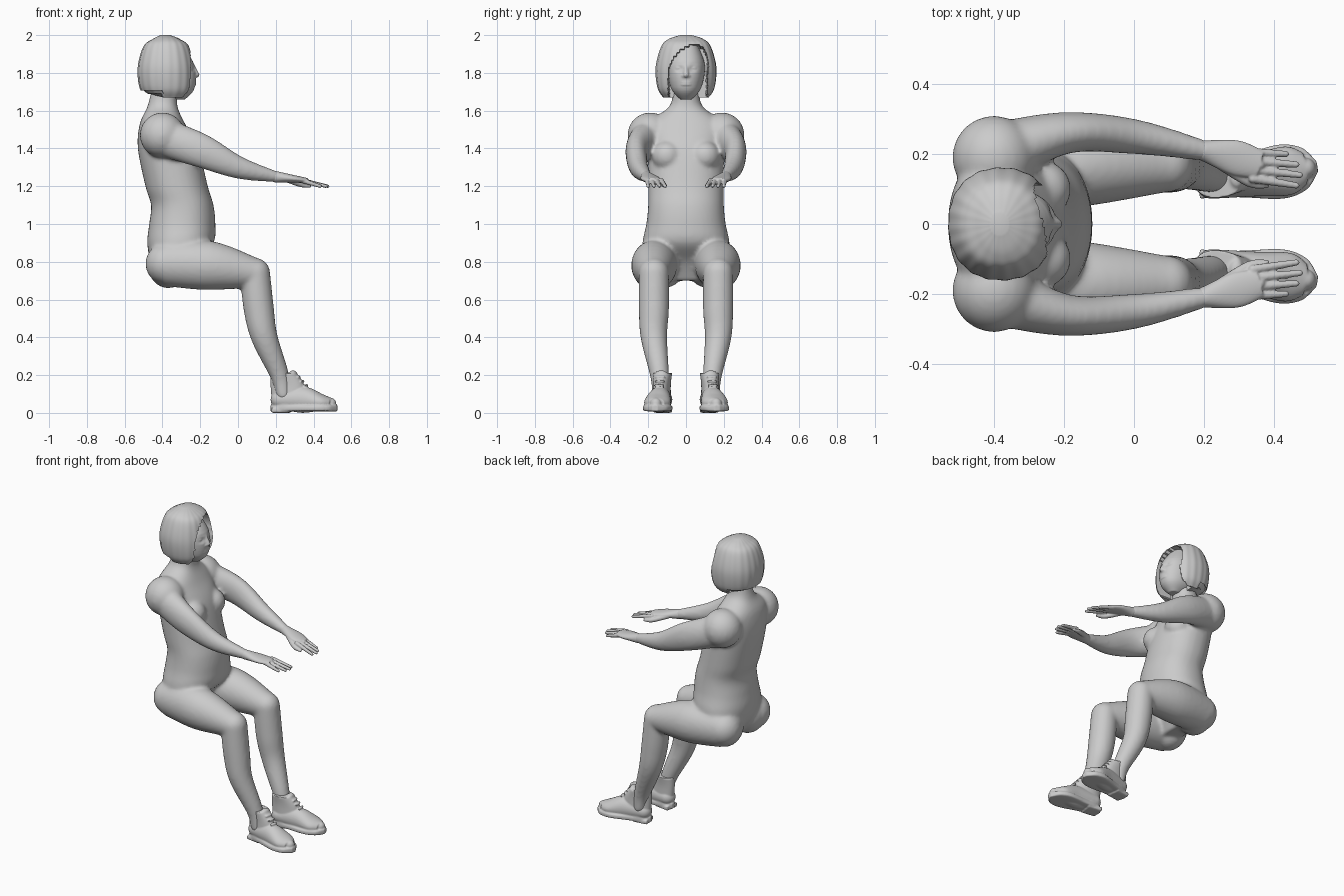
import bpy, bmesh, math
from mathutils import Vector, Matrix

if "Cube" in bpy.data.objects:
    bpy.data.objects.remove(bpy.data.objects["Cube"], do_unlink=True)

grey = (.6, .6, .6, 1)
clay = bpy.data.materials.new("clay_grey")
clay.use_nodes = True
clay.diffuse_color = grey
clay.node_tree.nodes["Principled BSDF"].inputs["Base Color"].default_value = grey


def spline(rows, steps=6):
    """Smoothly interpolate rows of numbers."""
    out = []
    last = len(rows) - 1
    for i in range(last):
        before, after = rows[max(i - 1, 0)], rows[min(i + 2, last)]
        quad = list(zip(before, rows[i], rows[i + 1], after))
        for k in range(steps):
            t = k / steps
            out.append([b + t / 2 * (c - a + t * (2 * a - 5 * b + 4 * c - d + t * (3 * (b - c) + d - a)))
                        for a, b, c, d in quad])
    return out + [list(rows[-1])]


def skin(bm, rings):
    """Bridge point rings and cap both ends."""
    loops = [[bm.verts.new(point) for point in ring] for ring in rings]
    for lower, upper in zip(loops, loops[1:]):
        for i in range(len(lower)):
            j = (i + 1) % len(lower)
            bm.faces.new((lower[i], lower[j], upper[j], upper[i]))
    bm.faces.new(loops[0][::-1])
    bm.faces.new(loops[-1])


def oval(centre, across, along, power, count):
    ring = []
    for i in range(count):
        angle = math.tau * i / count
        c, s = math.cos(angle), math.sin(angle)
        ring.append(centre + across * math.copysign(abs(c) ** (2 / power), c)
                    + along * math.copysign(abs(s) ** (2 / power), s))
    return ring


def ball(bm, centre, radii):
    place = Matrix.Translation(centre) @ Matrix.Diagonal((*radii, 1))
    bmesh.ops.create_uvsphere(bm, u_segments=24, v_segments=16, radius=1, matrix=place)


def tube(bm, rows, side=1, boxy=False):
    """Rows of x, y, z, half width and, where it differs, half height."""
    rows = spline([(*row[:4], row[-1]) for row in rows])
    points = [Vector((row[0], row[1] * side, row[2])) for row in rows]
    rings = []
    for i, row in enumerate(rows):
        ahead = points[min(i + 1, len(points) - 1)] - points[max(i - 1, 0)]
        ahead.normalize()
        across = Vector((0, 1, 0))
        across = (across - ahead * across.dot(ahead)).normalized()
        rings.append(oval(points[i], across * row[3], ahead.cross(across) * row[4],
                          5 if boxy else 2, 32))
    skin(bm, rings)
    if not boxy:
        for end in (0, -1):
            ball(bm, points[end], [min(rows[end][3:])] * 3)


def stack(bm, rows, count=48):
    """Rows of height, back x, front x, half width."""
    skin(bm, [oval(Vector(((back + front) / 2, 0, z)), Vector(((front - back) / 2, 0, 0)),
                   Vector((0, width, 0)), 2.2, count)
              for z, back, front, width in spline(rows)])


def finish(name, bm, voxel=None, smooth=2):
    """Make the object; blend its pieces into one skin if a voxel size is given."""
    bmesh.ops.recalc_face_normals(bm, faces=bm.faces)
    mesh = bpy.data.meshes.new(name)
    bm.to_mesh(mesh)
    bm.free()
    mesh.materials.append(clay)
    part = bpy.data.objects.new(name, mesh)
    bpy.context.collection.objects.link(part)
    bpy.ops.object.select_all(action='DESELECT')
    part.select_set(True)
    bpy.context.view_layer.objects.active = part
    if voxel:
        blend = part.modifiers.new("blend", 'REMESH')
        blend.mode = 'VOXEL'
        blend.voxel_size = voxel
        blend.use_smooth_shade = True
        soften = part.modifiers.new("soften", 'SMOOTH')
        soften.iterations = smooth
    else:
        bpy.ops.object.shade_smooth_by_angle(angle=math.radians(40))


sides = {"left": 1, "right": -1}

# Body: torso, arms and legs blended into one skin
bm = bmesh.new()
stack(bm, [(1.7, -.46, -.32, .07), (1.62, -.48, -.32, .09), (1.53, -.52, -.28, .2),
           (1.4, -.53, -.21, .2), (1.2, -.49, -.16, .2), (1.1, -.46, -.13, .2),
           (1, -.47, -.12, .21), (.9, -.48, -.13, .23), (.8, -.46, -.22, .22),
           (.7, -.39, -.28, .17)])
for side in sides.values():
    breast, buttock, shoulder = (-.26, .1 * side, 1.36), (-.37, .12 * side, .79), (-.4, .19 * side, 1.47)
    ball(bm, breast, (.08, .08, .08))
    ball(bm, buttock, (.11, .12, .13))
    ball(bm, shoulder, (.12, .12, .12))
    arm = [(-.4, .2, 1.46, .09, .1), (-.2, .26, 1.39, .06, .09),
           (0, .25, 1.3, .05, .06), (.2, .21, 1.25, .03)]
    thigh = [(-.38, .15, .79, .11, .12), (-.15, .17, .78, .12, .13), (.09, .17, .74, .08)]
    shin = [(.09, .17, .74, .08), (.11, .17, .55, .08), (.14, .17, .4, .07),
            (.22, .14, .2, .05), (.24, .14, .1, .04)]
    for limb in (arm, thigh, shin):
        tube(bm, limb, side)
finish("body", bm, .011, 6)

# Head with sunken eye sockets, nose, lips and eyes
bm = bmesh.new()
stack(bm, [(1.66, -.35, -.28, .03), (1.72, -.45, -.23, .08),
           (1.84, -.5, -.23, .1), (1.95, -.44, -.3, .06)], 64)
for vert in bm.verts:
    if vert.co.x > -.36:
        across = (abs(vert.co.y) - .036) / .02
        above = (vert.co.z - 1.825) / .013
        vert.co.x -= .014 * math.exp(-across ** 2 - above ** 2)
tube(bm, [(-.24, 0, 1.84, .01), (-.22, 0, 1.79, .015)])
for side in sides.values():
    nostril, eye = (-.227, .014 * side, 1.784), (-.25, .036 * side, 1.825)
    ball(bm, nostril, (.01, .01, .01))
    ball(bm, eye, (.011, .02, .009))
for lip_height in (1.75, 1.738):
    ball(bm, (-.233, 0, lip_height), (.012, .03, .007))
finish("head", bm, .005)

# Bobbed hair, with fine grooves, a swept opening for the face and a shorter nape
bm = bmesh.new()
stack(bm, [(1.67, -.48, -.26, .12), (1.72, -.52, -.23, .15), (1.83, -.53, -.23, .16),
           (1.94, -.5, -.26, .13), (1.98, -.45, -.31, .09), (2, -.41, -.36, .03)], 120)
crown = -.38
for vert in bm.verts:
    x, y, z = vert.co
    groove = 1 + .008 * math.sin(20 * math.atan2(y, x - crown))
    vert.co.x = crown + (x - crown) * groove
    vert.co.y = y * groove
    rise = max(0, z - 1.8)
    if x > -.36 and math.hypot((y - .01 - rise / 4) / .1, rise / .145) < 1:
        vert.co.x = -.36
    elif x < -.4 and z < 1.7:
        vert.co.z += .02
finish("hair", bm)

for label, side in sides.items():
    # Hand: palm, four fingers, thumb
    bm = bmesh.new()
    tube(bm, [(.2, .21, 1.25, .03), (.29, .19, 1.24, .05, .02), (.36, .17, 1.23, .04, .015)], side)
    for finger in range(4):
        knuckle = (.34, .13 + finger / 40, 1.23, .013)
        tip = (.475 - (finger - 1) ** 2 / 100, .11 + finger * .03, 1.2, .009)
        tube(bm, [knuckle, tip], side)
    tube(bm, [(.25, .17, 1.24, .016), (.33, .12, 1.21, .014), (.38, .11, 1.2, .008)], side)
    finish(label + "_hand", bm, .004)

    # Laced ankle boot: shaft, forefoot, tongue, laces, sole and heel
    bm = bmesh.new()
    stack(bm, [(.02, .01, .2, .05), (.14, 0, .18, .045), (.21, 0, .14, .05)])
    tube(bm, [(.05, 0, .07, .05), (.17, 0, .07, .06, .07), (.27, 0, .055, .07, .045),
              (.32, 0, .05, .045, .03)])
    ball(bm, (.12, 0, .21), (.02, .03, .015))
    for lace in range(4):
        ball(bm, (.15 + lace / 50, 0, .19 - lace / 45), (.01, .03, .007))
    sole = []
    for i in range(13):
        t = i / 12
        width = .05 + .027 * math.sin(math.pi * t / 1.5) ** 4
        sole.append((.355 * t, 0, .025, width * math.sqrt(1.05 - (2 * t - 1) ** 4), .017))
    tube(bm, sole, boxy=True)
    heel = (.045, .015)
    tube(bm, [(.01, 0, .015, *heel), (.1, 0, .015, *heel)], boxy=True)
    turn_out = Matrix.Translation((.173, .115, 0)) @ Matrix.Rotation(math.radians(8), 4, 'Z')
    mirror = Matrix.Diagonal((1, side, 1, 1))
    bmesh.ops.transform(bm, matrix=mirror @ turn_out, verts=bm.verts)
    finish(label + "_boot", bm, .005)
